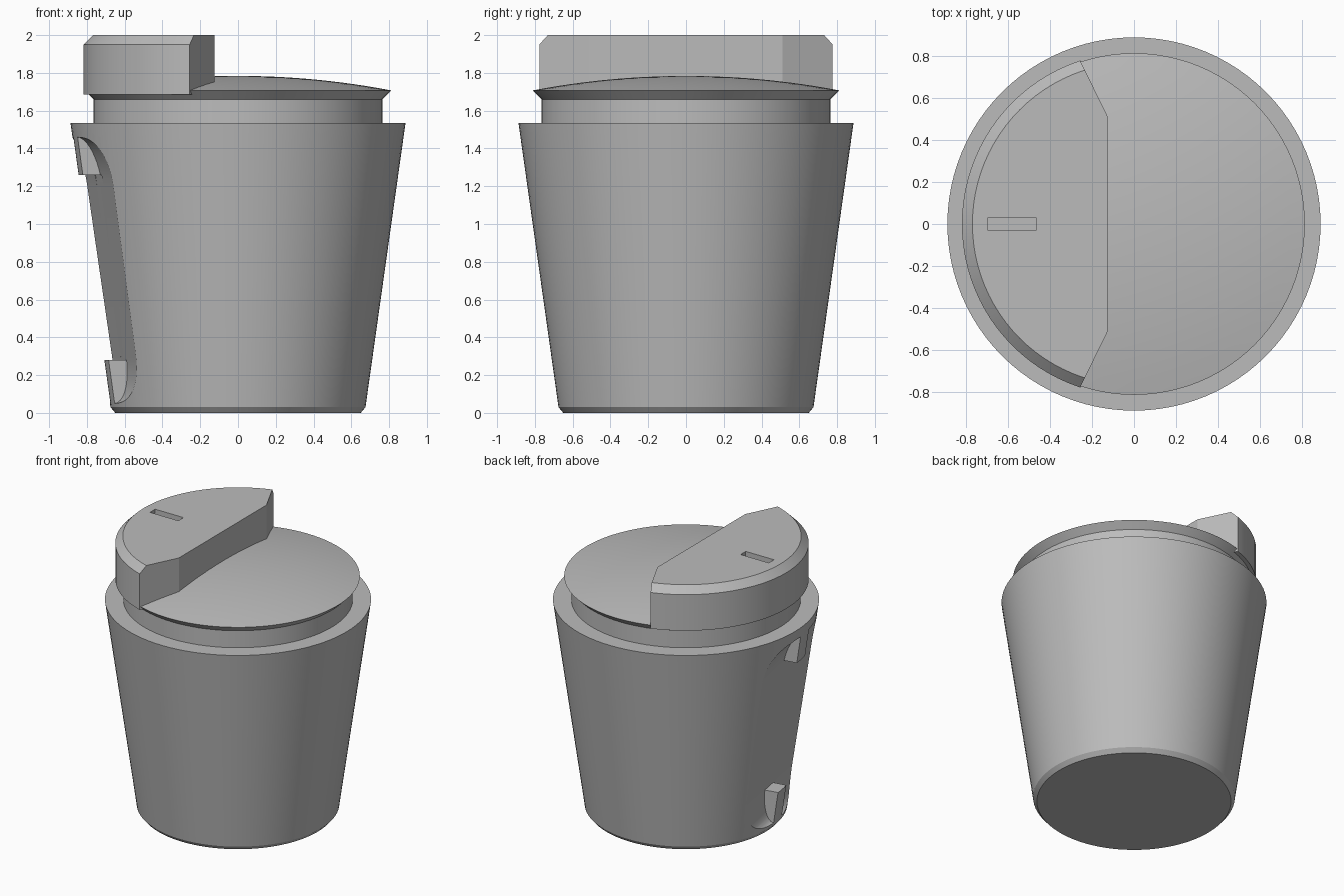
import bpy, bmesh, math
from mathutils import Vector, Matrix

cube = bpy.data.objects.get("Cube")
if cube:
    bpy.data.objects.remove(cube)

grey = bpy.data.materials.new("plain grey")
grey.use_nodes = True
grey.diffuse_color = (0.5, 0.5, 0.5, 1)
grey.node_tree.nodes["Principled BSDF"].inputs["Base Color"].default_value = (0.5, 0.5, 0.5, 1)


def make(name, bm):
    bmesh.ops.recalc_face_normals(bm, faces=bm.faces)
    mesh = bpy.data.meshes.new(name)
    bm.to_mesh(mesh)
    bm.free()
    mesh.materials.append(grey)
    ob = bpy.data.objects.new(name, mesh)
    bpy.context.collection.objects.link(ob)
    return ob


def lathe(profile, steps=96):
    """Solid of revolution; the profile starts and ends on the axis."""
    bm = bmesh.new()
    verts = [bm.verts.new((r, 0, z)) for r, z in profile]
    edges = [bm.edges.new(pair) for pair in zip(verts, verts[1:])]
    bmesh.ops.spin(bm, geom=verts + edges, cent=(0, 0, 0), axis=(0, 0, 1),
                   angle=2 * math.pi, steps=steps)
    bmesh.ops.remove_doubles(bm, verts=bm.verts, dist=0.0005)
    return bm


def prism(profile, t0, t1, turn):
    """Radial profile (r, z) extruded sideways and turned to face -x."""
    bm = bmesh.new()
    face = bm.faces.new([bm.verts.new((-r, t0, z)) for r, z in profile])
    out = bmesh.ops.extrude_face_region(bm, geom=[face])["geom"]
    moved = [g for g in out if isinstance(g, bmesh.types.BMVert)]
    bmesh.ops.translate(bm, verts=moved, vec=(0, t1 - t0, 0))
    bmesh.ops.rotate(bm, verts=bm.verts, matrix=Matrix.Rotation(turn, 3, 'Z'))
    return bm


def carve(ob, cutter):
    mod = ob.modifiers.new("cut", 'BOOLEAN')
    mod.operation = 'DIFFERENCE'
    mod.solver = 'EXACT'
    mod.object = cutter
    cutter.hide_render = True
    bpy.context.view_layer.objects.active = ob
    bpy.ops.object.modifier_apply(modifier=mod.name)
    bpy.data.objects.remove(cutter)


def smooth(ob, angle=22):
    bpy.ops.object.select_all(action='DESELECT')
    ob.select_set(True)
    bpy.context.view_layer.objects.active = ob
    bpy.ops.object.shade_smooth_by_angle(angle=math.radians(angle))


def wall(z):
    return 0.675 + 0.141 * (z - 0.03)


# Tapered cup body with a bevelled foot
body = make("cup_body", lathe([(0, 0), (0.65, 0), (0.675, 0.03), (0.887, 1.535), (0, 1.535)]))

# Finger grip: rounded scoops on both sides of a web, then a window through the web
DEPTH, TURN, WEB = 0.1, math.radians(10), 0.065


def grip_arc(z_end, z_floor):
    pts = []
    for i in range(13):
        a = math.pi / 2 * i / 12
        z = z_floor + (z_end - z_floor) * math.cos(a)
        pts.append((wall(z) - DEPTH * math.sin(a), z))
    return pts


scoop = [(1.1, 1.46)] + grip_arc(1.46, 1.2) + grip_arc(0.05, 0.3)[::-1] + [(1.1, 0.05)]
window = [(1.1, 1.26), (wall(1.26) - DEPTH, 1.26), (wall(0.28) - DEPTH, 0.28), (1.1, 0.28)]
for name, shape, t0, t1 in (("scoop_left", scoop, -0.8, -WEB),
                            ("scoop_right", scoop, WEB, 0.8),
                            ("window", window, -0.1, 0.1)):
    carve(body, make(name, prism(shape, t0, t1, TURN)))
smooth(body)

# Lid: neck, flared edge and shallow dome
RIM, DOME_LOW, DOME_RISE = 0.812, 1.707, 0.077
ball = (RIM ** 2 + DOME_RISE ** 2) / (2 * DOME_RISE)
dome = []
for i in range(13):
    r = RIM * (1 - i / 12)
    dome.append((r, DOME_LOW + DOME_RISE - ball + math.sqrt(ball ** 2 - r ** 2)))
lid = make("lid", lathe([(0, 1.5), (0.765, 1.5), (0.765, 1.66)] + dome))
smooth(lid)

# Raised lid block: bevelled disc trimmed by three upright planes
bm = lathe([(0, 1.685), (0.818, 1.685), (0.818, 1.95), (0.768, 2.0), (0, 2.0)])
for point, normal in (((-0.125, 0, 0), (1, 0, 0)),
                      ((-0.125, 0.51, 0), (0.265, 0.13, 0)),
                      ((-0.125, -0.51, 0), (0.265, -0.13, 0))):
    res = bmesh.ops.bisect_plane(bm, geom=bm.verts[:] + bm.edges[:] + bm.faces[:],
                                 plane_co=point, plane_no=Vector(normal).normalized(),
                                 clear_outer=True)
    rim = [e for e in res["geom_cut"] if isinstance(e, bmesh.types.BMEdge)]
    bmesh.ops.holes_fill(bm, edges=rim, sides=0)
block = make("lid_block", bm)

# Small vent slot in the block
bm = bmesh.new()
bmesh.ops.create_cube(bm, size=1)
bmesh.ops.scale(bm, verts=bm.verts, vec=(0.23, 0.06, 0.1))
bmesh.ops.translate(bm, verts=bm.verts, vec=(-0.58, 0, 2.01))
carve(block, make("vent_cutter", bm))
smooth(block)
